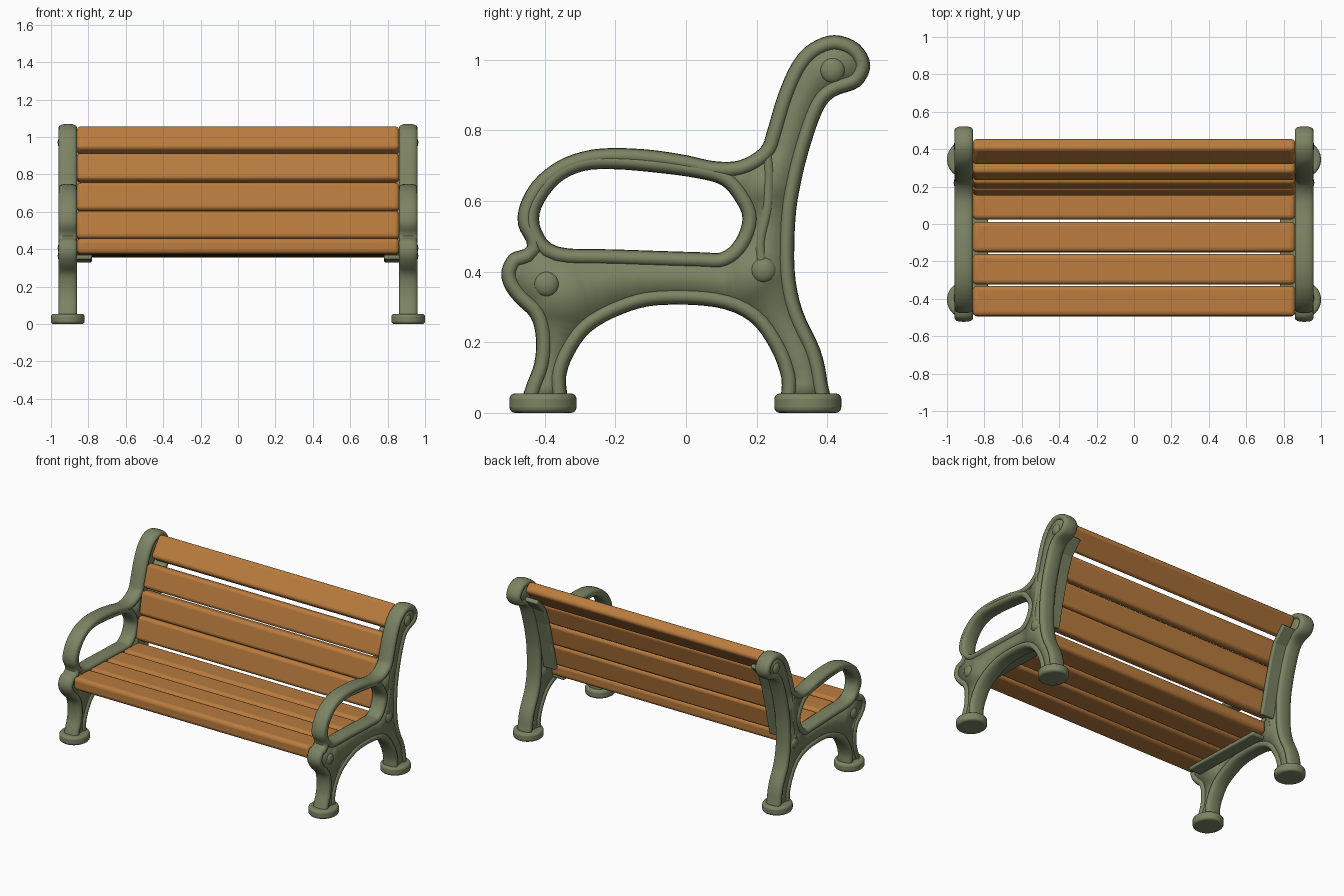
import bpy
import bmesh
from math import cos, sin, pi, radians, degrees, copysign
from mathutils import Matrix, Vector

old = bpy.data.objects.get("Cube")
if old:
    bpy.data.objects.remove(old)


def material(name, color):
    mat = bpy.data.materials.new(name)
    mat.use_nodes = True
    mat.diffuse_color = (*color, 1)
    mat.node_tree.nodes["Principled BSDF"].inputs["Base Color"].default_value = (*color, 1)
    return mat


IRON = material("sage_green_iron", (0.2, 0.23, 0.125))
WOOD = material("warm_brown_wood", (0.49, 0.2, 0.048))
FRAME_X = 0.91
parts = []


def finish(name, bm, mat, bevel=0, mirror=True, solid=0):
    """Turn a bmesh into an object, with the usual modifiers."""
    bmesh.ops.recalc_face_normals(bm, faces=bm.faces[:])
    mesh = bpy.data.meshes.new(name)
    bm.to_mesh(mesh)
    bm.free()
    mesh.materials.append(mat)
    obj = bpy.data.objects.new(name, mesh)
    bpy.context.collection.objects.link(obj)
    if solid:
        mod = obj.modifiers.new("thickness", "SOLIDIFY")
        mod.thickness = solid
        mod.offset = 0
    if bevel:
        mod = obj.modifiers.new("round_edges", "BEVEL")
        mod.width = bevel
        mod.segments = 4
        mod.limit_method = "ANGLE"
    if mirror:
        obj.modifiers.new("other_side", "MIRROR")
    parts.append(obj)


def smooth_path(points, closed=True, steps=4):
    """Catmull-Rom curve through (y, z) points given in hundredths."""
    pts = [Vector(p) / 100 for p in points]
    n = len(pts)
    get = (lambda i: pts[i % n]) if closed else (lambda i: pts[max(0, min(n - 1, i))])
    out = []
    for i in range(n if closed else n - 1):
        a, b, c, d = (get(i + k) for k in (-1, 0, 1, 2))
        for s in range(steps):
            t = s / steps
            out.append(b + (c - a) * t / 2 + (a * 2 - b * 5 + c * 4 - d) * t**2 / 2
                       + (b * 3 - a - c * 3 + d) * t**3 / 2)
    return out if closed else out + [pts[-1]]


def inset(path, dist, closed=True):
    """Shift a path sideways, to the right of its direction."""
    n = len(path)
    out = []
    for i, p in enumerate(path):
        if closed:
            t = path[(i + 1) % n] - path[i - 1]
        else:
            t = path[min(i + 1, n - 1)] - path[max(i - 1, 0)]
        t.normalize()
        out.append(p + Vector((t.y, -t.x)) * dist)
    return out


def rim(name, path, side, half_width, half_depth, closed=True):
    """Sweep a soft square section along a path in the frame plane."""
    bm = bmesh.new()
    rings = []
    for k in range(16):
        a = 2 * pi * k / 16
        u, v = (copysign(abs(f) ** 0.8, f) for f in (cos(a), sin(a)))
        line = inset(path, side * half_width + u * half_width, closed)
        rings.append([bm.verts.new((FRAME_X + v * half_depth, p.x, p.y)) for p in line])
    n = len(path)
    for k in range(16):
        r, q = rings[k - 1], rings[k]
        for i in range(n if closed else n - 1):
            j = (i + 1) % n
            bm.faces.new((r[i], r[j], q[j], q[i]))
    finish(name, bm, IRON)


def box(name, center, size, mat, tilt=0, bevel=0.01, mirror=True):
    bm = bmesh.new()
    place = (Matrix.Translation(center) @ Matrix.Rotation(radians(tilt), 4, "X")
             @ Matrix.Diagonal((*size, 1)))
    bmesh.ops.create_cube(bm, size=1, matrix=place)
    finish(name, bm, mat, bevel, mirror)


# Cast side frame: silhouette and armrest opening
outline = smooth_path([
    (-46, 2), (-45.5, 7), (-43, 14), (-42.5, 21), (-44, 27), (-48.5, 31.5), (-51.6, 36),
    (-52.2, 40.5), (-49.8, 45), (-45, 47.2), (-47.5, 53), (-47, 59), (-43, 66),
    (-36, 71.5), (-28, 74.3), (-20, 75), (-10, 74.5), (0, 73), (8, 71.3), (15, 71.5),
    (21, 75), (23, 80), (26, 90), (30, 99), (35, 104.5), (42, 107), (49, 104.5),
    (52.2, 98.5), (49.3, 92.5), (42, 89.5), (38.5, 85), (35, 75), (32.5, 65), (31, 55),
    (30.8, 40), (33, 29), (38, 18), (40, 9), (40, 2), (28, 2), (27, 10), (24, 18),
    (18, 26), (8, 30), (-8, 30.5), (-18, 28), (-27, 23), (-32, 16), (-34, 10), (-34.5, 2)])
opening = smooth_path([
    (-36, 47), (-41, 52), (-41, 58), (-36, 65), (-29, 68.5), (-20, 69), (-8, 68),
    (3, 66.5), (10, 64.5), (14, 60), (16, 55), (14, 49), (10, 45.5), (4, 45.5), (-20, 46.3)])
rim("frame_outer_rim", outline, 1, 0.023, 0.05)
rim("armrest_opening_rim", opening, -1, 0.023, 0.05)

# Recessed web filling the frame
bm = bmesh.new()
for loop in (inset(outline, 0.02), inset(opening, -0.02)):
    ring = [bm.verts.new((FRAME_X, p.x, p.y)) for p in loop]
    for i, vert in enumerate(ring):
        bm.edges.new((ring[i - 1], vert))
bmesh.ops.triangle_fill(bm, use_beauty=True, edges=bm.edges[:], normal=(1, 0, 0))
finish("frame_web", bm, IRON, solid=0.078)

# Raised rib where the back post meets the seat rail
rib = smooth_path([(22.8, 74), (23.5, 68), (23, 58), (21, 48), (22, 40)], closed=False)
rim("back_post_rib", rib, 0, 0.02, 0.045, closed=False)

# Round feet
for name, y in (("front_foot", -0.405), ("rear_foot", 0.345)):
    bm = bmesh.new()
    place = Matrix.Translation((FRAME_X, y, 0.0275)) @ Matrix.Diagonal((0.09, 0.095, 1, 1))
    bmesh.ops.create_cone(bm, cap_ends=True, segments=40, radius1=1, radius2=1,
                          depth=0.055, matrix=place)
    finish(name, bm, IRON, bevel=0.016)

# Domed bolt heads
for name, y, z in (("front_bolt", -0.395, 0.365), ("seat_bolt", 0.22, 0.405),
                   ("top_bolt", 0.415, 0.97)):
    bm = bmesh.new()
    place = Matrix.Translation((0.942, y, z)) @ Matrix.Diagonal((0.022, 0.036, 0.036, 1))
    bmesh.ops.create_uvsphere(bm, u_segments=24, v_segments=16, radius=1, matrix=place)
    finish(name, bm, IRON)

# Flanges carrying the slats
box("seat_flange", (0.825, -0.135, 0.35), (0.09, 0.59, 0.026), IRON, tilt=-1.5)
flange = [Vector(p) for p in ((0.235, 0.44), (0.278, 0.62), (0.318, 0.77),
                              (0.355, 0.87), (0.43, 0.95))]
for i, (a, b) in enumerate(zip(flange, flange[1:])):
    mid, run = (a + b) / 2, b - a
    box(f"back_flange_{i + 1}", (0.825, mid.x, mid.y), (0.09, 0.028, run.length + 0.015),
        IRON, tilt=-degrees(run.angle(Vector((0, 1)))), bevel=0.008)

# Seat slats
for i, y in enumerate((-0.4125, -0.2425, -0.07, 0.105)):
    box(f"seat_slat_{i + 1}", (0, y, 0.402 - 0.03 * y), (1.724, 0.162, 0.084), WOOD,
        tilt=-1.5, bevel=0.024, mirror=False)

# Back slats, leaning further toward the top
for i, (y, z, lean) in enumerate(((0.2, 0.528, 12), (0.237, 0.678, 12),
                                  (0.287, 0.835, 18), (0.387, 0.983, 38))):
    box(f"back_slat_{i + 1}", (0, y, z), (1.724, 0.074, 0.152), WOOD,
        tilt=-lean, bevel=0.022, mirror=False)

# Smooth shading with crisp corners
for obj in bpy.context.selected_objects:
    obj.select_set(False)
for obj in parts:
    obj.select_set(True)
bpy.context.view_layer.objects.active = parts[0]
bpy.ops.object.shade_smooth_by_angle(angle=radians(40))
